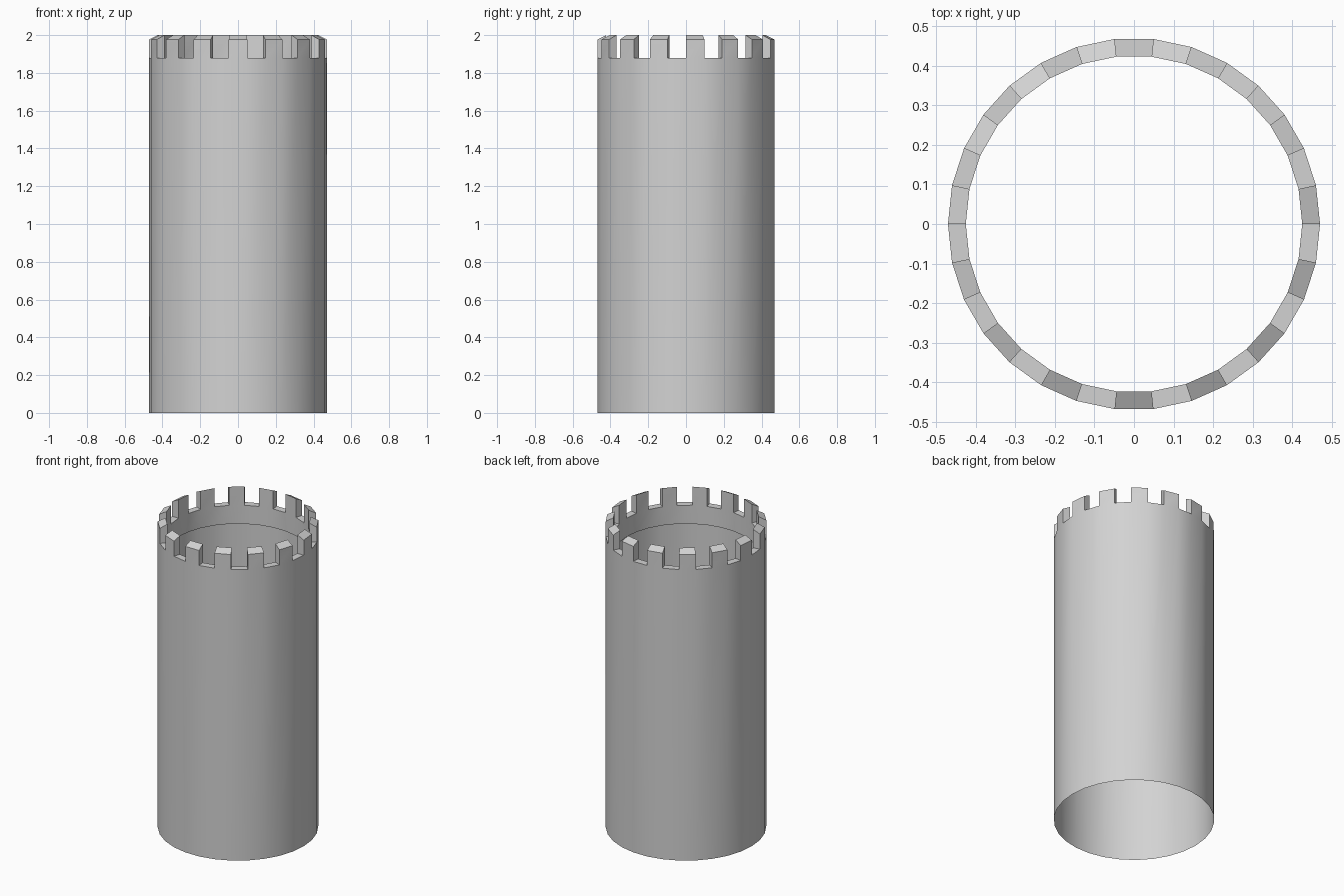
import bpy
import bmesh
from math import cos, sin, tau, radians

SIDES = 30
OUTER, INNER = 0.47, 0.425
LIP_Z, FLOOR_Z = 1.76, 1.88          # lower edge of inner lip, floor of the gaps
MERLON_OUT_Z, MERLON_IN_Z = 1.977, 2.0

cube = bpy.data.objects.get("Cube")
if cube:
    bpy.data.objects.remove(cube, do_unlink=True)

stone = bpy.data.materials.new("light_grey_stone")
stone.use_nodes = True
colour = (0.65, 0.65, 0.65, 1)
stone.diffuse_color = colour
stone.node_tree.nodes["Principled BSDF"].inputs["Base Color"].default_value = colour

bm = bmesh.new()


def ring(radius, z):
    return [bm.verts.new((radius * cos(tau * i / SIDES), radius * sin(tau * i / SIDES), z))
            for i in range(SIDES)]


# Thin open wall and inner lip
base = ring(OUTER, 0)
outer = ring(OUTER, FLOOR_Z)
inner = ring(INNER, FLOOR_Z)
lip = ring(INNER, LIP_Z)

for i in range(SIDES):
    j = (i + 1) % SIDES
    bm.faces.new((base[i], base[j], outer[j], outer[i]))
    bm.faces.new((inner[i], inner[j], lip[j], lip[i]))
    foot = (outer[i], outer[j], inner[j], inner[i])
    if i % 2:
        # Flat floor of a gap
        bm.faces.new(foot)
    else:
        # Merlon with a top sloping outwards
        heights = (MERLON_OUT_Z, MERLON_OUT_Z, MERLON_IN_Z, MERLON_IN_Z)
        top = [bm.verts.new((v.co.x, v.co.y, z)) for v, z in zip(foot, heights)]
        bm.faces.new(top)
        for a in range(4):
            b = (a + 1) % 4
            bm.faces.new((foot[a], foot[b], top[b], top[a]))

mesh = bpy.data.meshes.new("tower_wall")
bm.to_mesh(mesh)
bm.free()
mesh.materials.append(stone)
tower = bpy.data.objects.new("tower_wall", mesh)
bpy.context.collection.objects.link(tower)

# Round walls smooth, battlement corners sharp
bpy.ops.object.select_all(action="DESELECT")
tower.select_set(True)
bpy.context.view_layer.objects.active = tower
bpy.ops.object.shade_smooth_by_angle(angle=radians(20))
